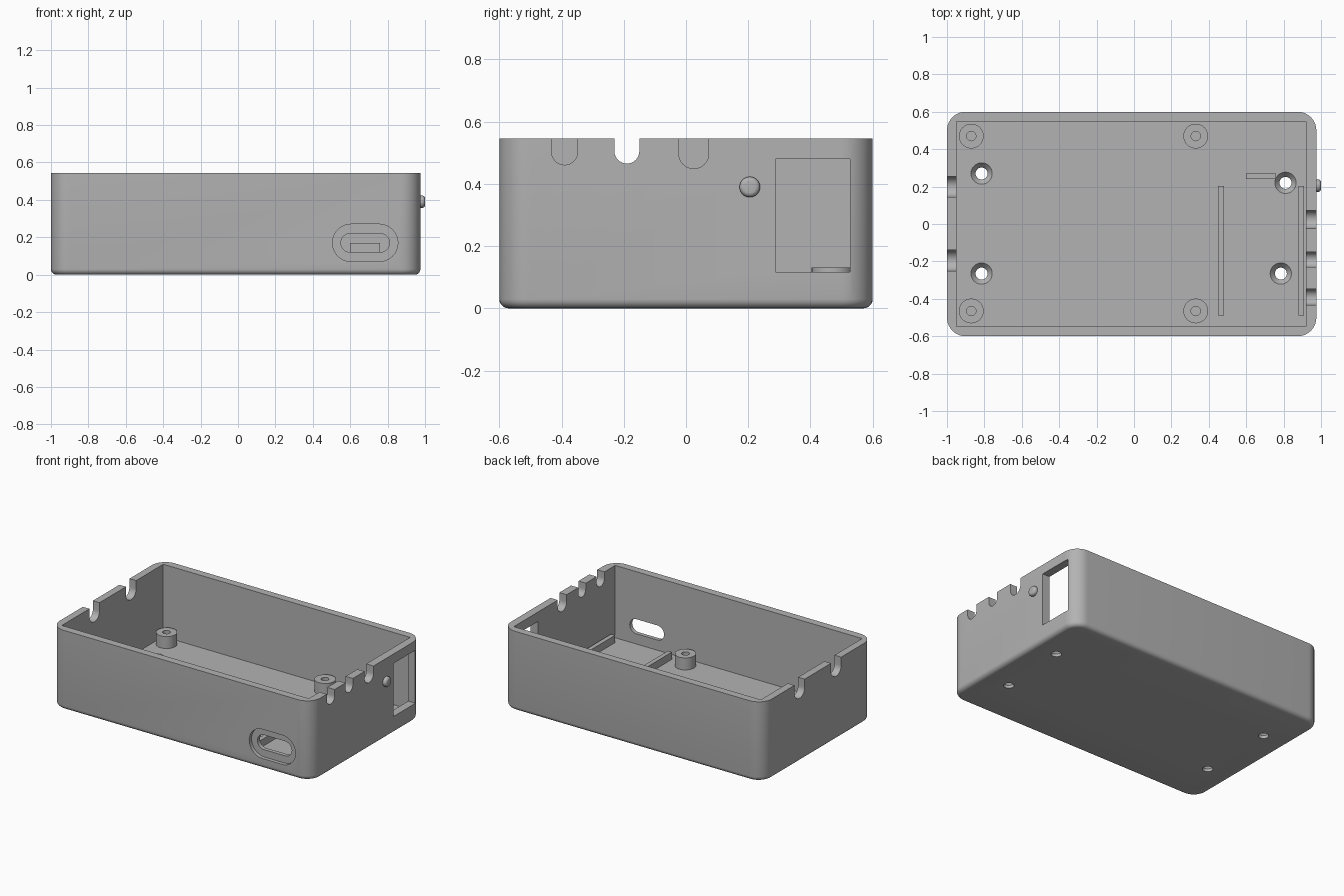
import bpy, bmesh, math
from mathutils import Matrix, Vector

cube = bpy.data.objects.get("Cube")
if cube:
    bpy.data.objects.remove(cube, do_unlink=True)

gray = bpy.data.materials.new("plain gray plastic")
gray.use_nodes = True
COLOR = (0.45, 0.45, 0.45, 1)
gray.diffuse_color = COLOR
gray.node_tree.nodes["Principled BSDF"].inputs["Base Color"].default_value = COLOR

TOP, FLOOR = 0.545, 0.05


def finish(name, bm):
    bmesh.ops.recalc_face_normals(bm, faces=bm.faces)
    mesh = bpy.data.meshes.new(name)
    bm.to_mesh(mesh)
    bm.free()
    ob = bpy.data.objects.new(name, mesh)
    bpy.context.collection.objects.link(ob)
    mesh.materials.append(gray)
    return ob


def add_box(bm, lo, hi):
    lo, hi = Vector(lo), Vector(hi)
    m = Matrix.Translation((lo + hi) / 2) @ Matrix.Diagonal((*(hi - lo), 1))
    return bmesh.ops.create_cube(bm, size=1, matrix=m)


def box(name, lo, hi):
    bm = bmesh.new()
    add_box(bm, lo, hi)
    return finish(name, bm)


def lathe(name, profile, place, closed=False, steps=40):
    """Spin (radius, height) points around z, then move into place."""
    bm = bmesh.new()
    vs = [bm.verts.new((r, 0, z)) for r, z in profile]
    pairs = list(zip(vs, vs[1:]))
    if closed:
        pairs.append((vs[-1], vs[0]))
    edges = [bm.edges.new(p) for p in pairs]
    bmesh.ops.spin(bm, geom=vs + edges, cent=(0, 0, 0), axis=(0, 0, 1),
                   angle=math.tau, steps=steps, use_duplicate=False)
    bmesh.ops.remove_doubles(bm, verts=bm.verts, dist=1e-5)
    bm.transform(place)
    return finish(name, bm)


def prism(name, outline, axis, start, end):
    """Extrude an outline of (across, z) points along x or y."""
    bm = bmesh.new()
    put = (lambda a, z: (start, a, z)) if axis == "x" else (lambda a, z: (a, start, z))
    face = bm.faces.new([bm.verts.new(put(a, z)) for a, z in outline])
    new = bmesh.ops.extrude_face_region(bm, geom=[face])["geom"]
    d = end - start
    bmesh.ops.translate(bm, vec=(d, 0, 0) if axis == "x" else (0, d, 0),
                        verts=[g for g in new if isinstance(g, bmesh.types.BMVert)])
    return finish(name, bm)


def arc(cx, cz, r, a0, a1, n=16):
    angles = [math.radians(a0 + (a1 - a0) * i / n) for i in range(n + 1)]
    return [(cx + r * math.cos(a), cz + r * math.sin(a)) for a in angles]


def slot(cx, cz, half, r):
    return arc(cx + half, cz, r, -90, 90) + arc(cx - half, cz, r, 90, 270)


def notch(y, r):
    return arc(y, TOP - r, r, 180, 360) + [(y + r, TOP + 0.1), (y - r, TOP + 0.1)]


# Outer shell with rounded corners and softened bottom edge
bm = bmesh.new()
add_box(bm, (-1, -0.6, 0), (0.975, 0.6, TOP))
upright = [e for e in bm.edges if abs(e.verts[0].co.z - e.verts[1].co.z) > 0.1]
bmesh.ops.bevel(bm, geom=upright, offset=0.1, segments=10, profile=0.5, affect="EDGES")
rim = [e for e in bm.edges if all(v.co.z < 0.001 for v in e.verts)]
bmesh.ops.bevel(bm, geom=rim, offset=0.03, segments=5, profile=0.5, affect="EDGES")
case = finish("case_shell", bm)

# Cavity, side window and front port with its recess
cutters = [
    box("cavity", (-0.95, -0.548, FLOOR), (0.92, 0.548, 1)),
    box("side_window", (0.9, 0.287, 0.117), (1.1, 0.527, 0.48)),
    prism("port_recess", slot(0.68, 0.17, 0.075, 0.1), "y", -0.7, -0.575),
    prism("port_hole", slot(0.68, 0.17, 0.08, 0.05), "y", -0.65, -0.52),
]
# Cable notches in the end walls
for y, r in ((-0.39, 0.042), (-0.19, 0.04), (0.025, 0.048)):
    cutters.append(prism("notch_left", notch(y, r), "x", 0.9, 1.1))
for y in (-0.195, 0.2):
    cutters.append(prism("notch_right", notch(y, 0.055), "x", -1.1, -0.93))
# Countersunk screw holes in the floor
for x, y in ((-0.815, 0.27), (-0.815, -0.265), (0.81, 0.22), (0.785, -0.265)):
    cutters.append(lathe("screw_hole", [
        (0, -0.05), (0.032, -0.05), (0.032, 0.02), (0.057, FLOOR), (0.057, 0.07), (0, 0.07)],
        Matrix.Translation((x, y, 0))))

for cutter in cutters:
    mod = case.modifiers.new(cutter.name, "BOOLEAN")
    mod.operation, mod.solver, mod.object = "DIFFERENCE", "EXACT", cutter
bpy.context.view_layer.update()
baked = bpy.data.meshes.new_from_object(case.evaluated_get(bpy.context.evaluated_depsgraph_get()))
case.modifiers.clear()
case.data = baked
baked.name = "case_shell"
for cutter in cutters:
    bpy.data.objects.remove(cutter, do_unlink=True)

parts = [case]
# Hollow standoffs
for x in (-0.87, 0.33):
    for y in (-0.465, 0.47):
        parts.append(lathe("standoff", [
            (0.025, FLOOR - 0.01), (0.066, FLOOR - 0.01), (0.066, 0.132), (0.025, 0.132)],
            Matrix.Translation((x, y, 0)), closed=True))

# Board ribs on the floor and the port backstop
for x in (0.45, 0.88):
    parts.append(box("board_rib", (x, -0.49, FLOOR - 0.01), (x + 0.03, 0.203, 0.1)))
parts.append(box("port_backstop", (0.6, 0.24, FLOOR - 0.01), (0.76, 0.27, 0.17)))

# Small rounded button on the left end wall
button = [(0, -0.02), (0.033, -0.02)] + arc(0.018, 0.01, 0.015, 0, 90, 6) + [(0, 0.025)]
parts.append(lathe("button", button,
                   Matrix.Translation((0.975, 0.205, 0.39)) @ Matrix.Rotation(math.pi / 2, 4, "Y")))

bpy.ops.object.select_all(action="DESELECT")
for ob in parts:
    ob.select_set(True)
bpy.context.view_layer.objects.active = case
bpy.ops.object.shade_smooth_by_angle(angle=math.radians(30))
